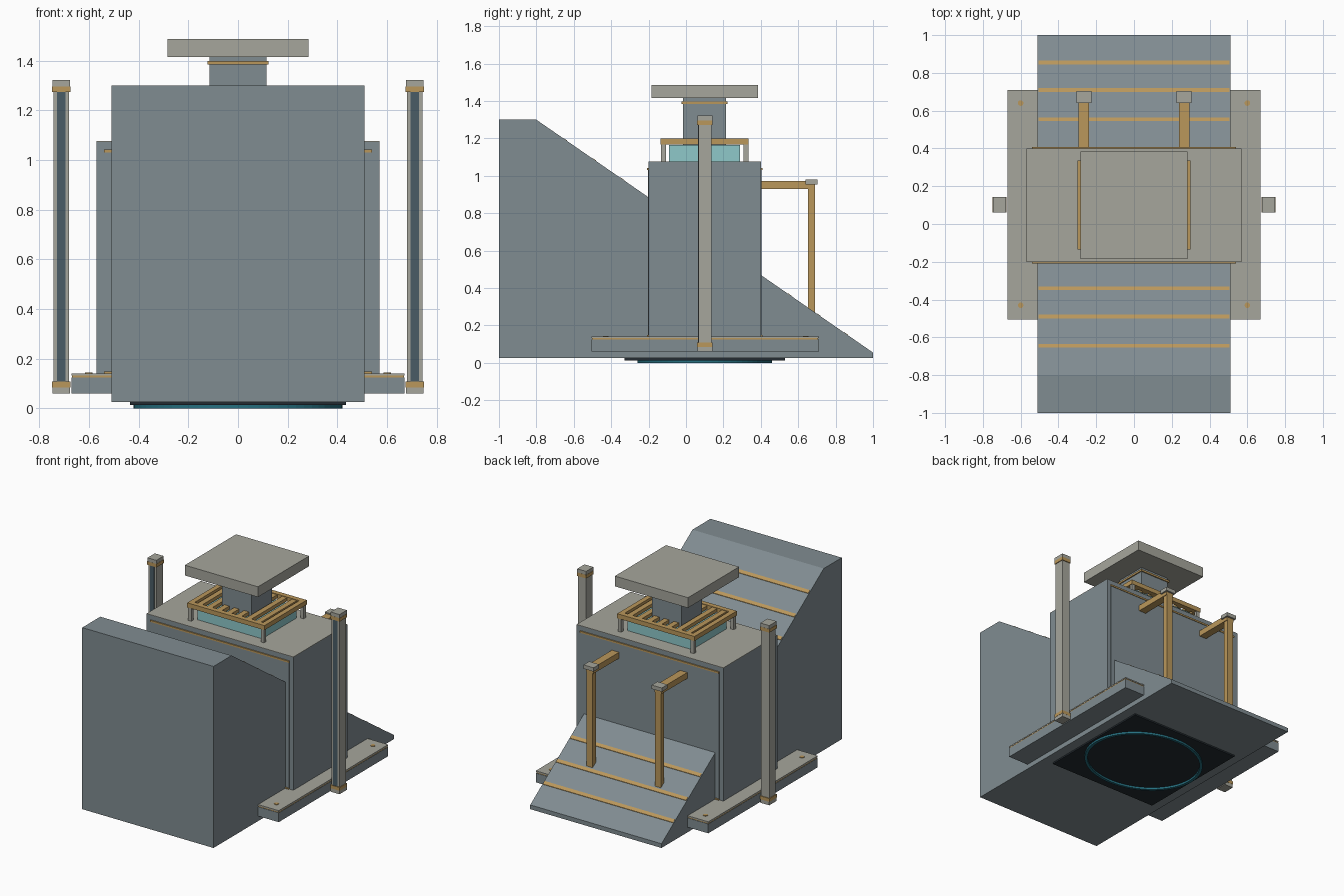
import bpy, bmesh, math

if "Cube" in bpy.data.objects:
    bpy.data.objects.remove(bpy.data.objects["Cube"])


def srgb(r, g, b):
    return [((c / 255 + 0.055) / 1.055) ** 2.4 for c in (r, g, b)] + [1.0]


def material(name, *rgb):
    m = bpy.data.materials.new(name)
    m.diffuse_color = srgb(*rgb)
    m.use_nodes = True
    m.node_tree.nodes["Principled BSDF"].inputs["Base Color"].default_value = m.diffuse_color
    return m


SLATE = material("slate grey", 128, 140, 145)
STONE = material("pale stone", 166, 166, 156)
GOLD = material("dull gold", 186, 151, 91)
GLASS = material("aqua glass", 142, 200, 202)
STEEL = material("dark steel blue", 74, 92, 102)
DARK = material("near black", 35, 43, 49)
TEAL = material("deep teal", 38, 112, 128)


def finish(name, bm, mat):
    bmesh.ops.recalc_face_normals(bm, faces=bm.faces)
    me = bpy.data.meshes.new(name)
    bm.to_mesh(me)
    bm.free()
    me.materials.append(mat)
    ob = bpy.data.objects.new(name, me)
    bpy.context.collection.objects.link(ob)
    return ob


def box(name, x, y, z, mat):
    """Box from (min, max) ranges on each axis."""
    bm = bmesh.new()
    bmesh.ops.create_cube(bm, size=1)
    for v in bm.verts:
        v.co = [r[0] + (c + 0.5) * (r[1] - r[0]) for c, r in zip(v.co, (x, y, z))]
    return finish(name, bm, mat)


def pair(name, x, y, z, mat):
    """The same box on the right and left."""
    box("right_" + name, x, y, z, mat)
    box("left_" + name, (-x[1], -x[0]), y, z, mat)


def prism(name, profile, half, mat):
    """Side profile (y, z) extruded across x."""
    bm = bmesh.new()
    face = bm.faces.new([bm.verts.new((-half, y, z)) for y, z in profile])
    out = bmesh.ops.extrude_face_region(bm, geom=[face])["geom"]
    for v in out:
        if isinstance(v, bmesh.types.BMVert):
            v.co.x = half
    return finish(name, bm, mat)


def frame(name, half_x, cy, half_y, w, z, mat):
    """Rectangular border of four bars."""
    pair(name + "_side", (half_x - w, half_x), (cy - half_y, cy + half_y), z, mat)
    for tag, s in (("_front", -1), ("_back", 1)):
        y = sorted((cy + s * half_y, cy + s * (half_y - w)))
        box(name + tag, (-half_x + w, half_x - w), y, z, mat)


# Ramp body with one long slope
SLOPE = (0.055 - 1.30) / 1.8


def ramp_z(y):
    return 1.30 + SLOPE * (y + 0.8)


prism("ramp_body", [(-1, 0.025), (-1, 1.30), (-0.8, 1.30), (1, 0.055), (1, 0.025)], 0.51, SLATE)

# Gold stripes laid on the slope
for i, y in enumerate((-0.645, -0.49, -0.34, 0.555, 0.71, 0.855)):
    a, b = y - 0.01, y + 0.01
    prism(f"ramp_stripe_{i}", [(a, ramp_z(a) - 0.003), (b, ramp_z(b) - 0.003),
                               (b, ramp_z(b) + 0.003), (a, ramp_z(a) + 0.003)], 0.505, GOLD)

# Central block, with pale roof, proud panels and gold trims
box("central_block", (-0.57, 0.57), (-0.2, 0.4), (0.10, 1.073), SLATE)
box("roof_plate", (-0.57, 0.57), (-0.2, 0.4), (1.073, 1.077), STONE)
for tag, y, yt in (("front", (-0.204, -0.19), (-0.208, -0.19)), ("back", (0.39, 0.404), (0.39, 0.408))):
    box(tag + "_panel", (-0.54, 0.54), y, (0.15, 1.03), SLATE)
    box(tag + "_upper_trim", (-0.54, 0.54), yt, (1.03, 1.042), GOLD)
    box(tag + "_lower_trim", (-0.54, 0.54), yt, (0.138, 0.148), GOLD)

# Side rails with gold bands, pale tops and bolts
pair("rail", (0.50, 0.67), (-0.505, 0.71), (0.06, 0.125), SLATE)
pair("rail_band", (0.50, 0.668), (-0.502, 0.707), (0.125, 0.135), GOLD)
pair("rail_top", (0.50, 0.67), (-0.505, 0.71), (0.132, 0.141), STONE)
for x in (-0.6, 0.6):
    for y in (-0.43, 0.64):
        bm = bmesh.new()
        bmesh.ops.create_cone(bm, cap_ends=True, segments=12, radius1=0.015, radius2=0.015, depth=0.008)
        bmesh.ops.translate(bm, verts=bm.verts, vec=(x, y, 0.141))
        finish("rail_bolt", bm, GOLD)

# Tall side posts with a dark front channel
pair("post", (0.68, 0.743), (0.067, 0.137), (0.08, 1.30), STONE)
pair("post_channel", (0.695, 0.728), (0.063, 0.07), (0.10, 1.28), STEEL)
for tag, band, cap in (("lower", (0.085, 0.108), (0.06, 0.085)), ("upper", (1.273, 1.297), (1.297, 1.322))):
    pair(f"post_{tag}_band", (0.675, 0.748), (0.06, 0.143), band, GOLD)
    pair(f"post_{tag}_cap", (0.677, 0.746), (0.061, 0.142), cap, STONE)

# Rear gold brackets: arm, upright and pale cap
pair("bracket_arm", (0.237, 0.293), (0.40, 0.69), (0.93, 0.972), GOLD)
pair("bracket_upright", (0.242, 0.288), (0.653, 0.69), (0.22, 0.94), GOLD)
pair("bracket_cap", (0.226, 0.304), (0.64, 0.703), (0.953, 0.98), STONE)

# Glass skylight, legs and slatted gold grille
CY = 0.1
box("skylight", (-0.25, 0.25), (CY - 0.19, CY + 0.19), (1.07, 1.165), GLASS)
for y in ((-0.133, -0.108), (0.308, 0.333)):
    pair("grille_leg", (0.27, 0.295), y, (1.07, 1.17), STONE)
frame("grille_frame", 0.30, CY, 0.235, 0.035, (1.168, 1.2), GOLD)
for i in range(7):
    x = -0.228 + i * 0.076
    box(f"grille_slat_{i}", (x - 0.019, x + 0.019), (-0.10, 0.30), (1.172, 1.196), GOLD)

# Chimney with collar and broad cap
box("chimney", (-0.115, 0.115), (CY - 0.115, CY + 0.115), (1.16, 1.42), SLATE)
frame("chimney_collar", 0.123, CY, 0.123, 0.015, (1.384, 1.398), GOLD)
box("chimney_cap", (-0.284, 0.284), (CY - 0.284, CY + 0.284), (1.415, 1.487), STONE)

# Underside plate and oval glowing ring
box("underside_plate", (-0.435, 0.435), (CY - 0.43, CY + 0.43), (0.014, 0.03), DARK)


def oval(name, inner, outer, z0, z1, mat):
    """Oval band, or a full disc when inner is zero."""
    bm = bmesh.new()
    n, rings = 64, []
    for s, z in ((inner, z0), (outer, z0), (outer, z1), (inner, z1)):
        rings.append([bm.verts.new((0.42 * s * math.cos(math.tau * i / n),
                                    CY + 0.36 * s * math.sin(math.tau * i / n), z)) for i in range(n)])
    for k in range(4):
        a, b = rings[k], rings[(k + 1) % 4]
        for i in range(n):
            j = (i + 1) % n
            bm.faces.new((a[i], a[j], b[j], b[i]))
    return finish(name, bm, mat)


oval("underside_ring", 0.95, 1.0, 0.0, 0.016, TEAL)
